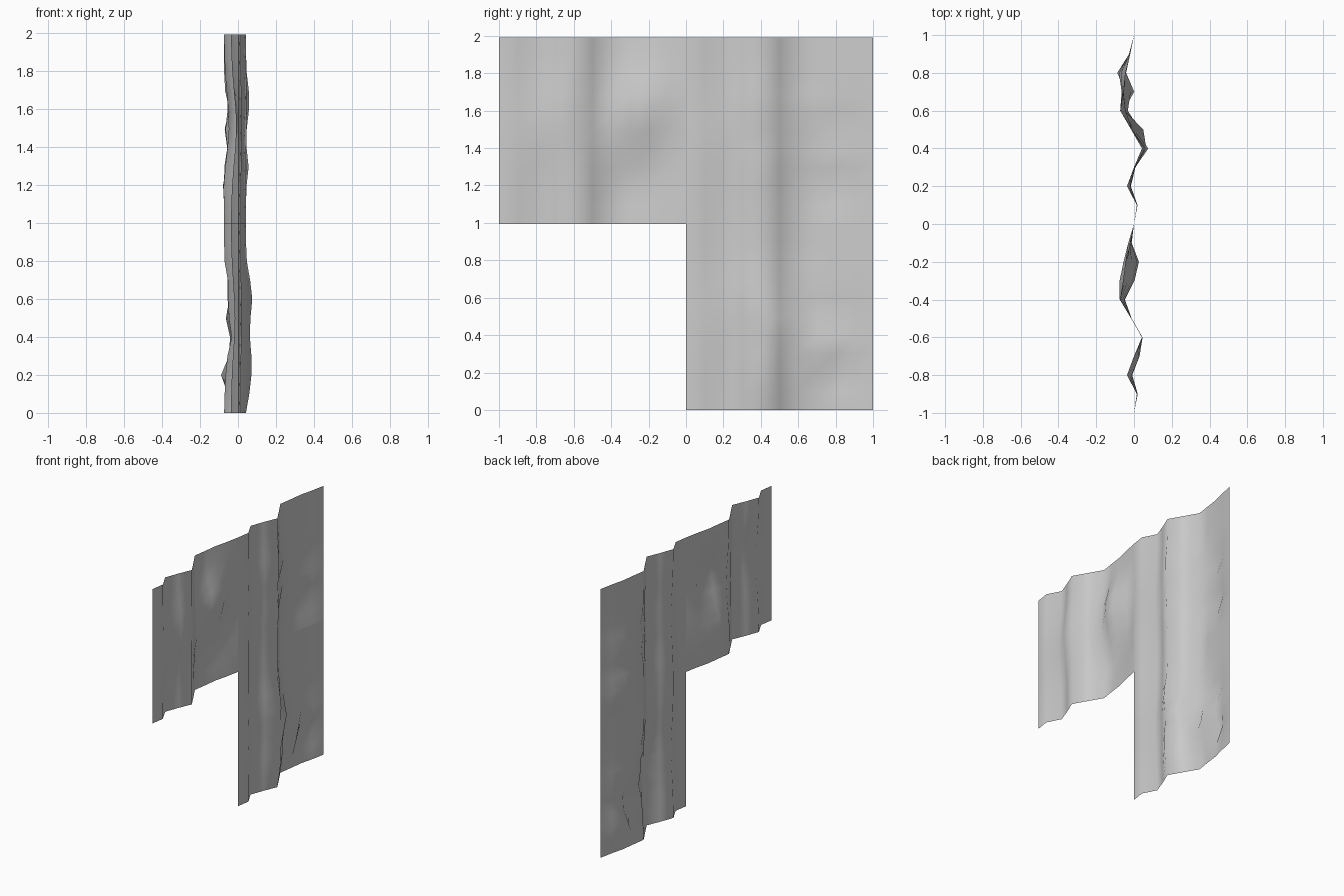
import bpy
from math import exp

N = 10  # cells per side of each square rock panel

# Horizontal offset of the repeating rock profile, sampled every 0.1
PROFILE = [0, .015, -.037, .0, .042, -.015, -.073, -.058, -.045, -.02, 0]


def rock_panel(name, y0, z0, bumps):
    """One square, one-sided rock panel; bumps are (y, z, y radius, z radius, height)."""
    verts, faces = [], []
    for j in range(N + 1):
        for i in range(N + 1):
            u, v = i / N, j / N
            x = PROFILE[i]
            # bumps fade out at the border so neighbouring panels match
            fade = min(1, 10 * u * (1 - u)) if 0 < i < N else 0
            fade *= 1 if 0 < j < N else 0
            for by, bz, ry, rz, h in bumps:
                x += fade * h * exp(-((u - by) / ry) ** 2 - ((v - bz) / rz) ** 2)
            verts.append((x, y0 + u, (z0 + v) * .995))
    for j in range(N):
        for i in range(N):
            a = j * (N + 1) + i
            faces.append((a, a + 1, a + N + 2, a + N + 1))
    mesh = bpy.data.meshes.new(name)
    mesh.from_pydata(verts, [], faces)
    mesh.shade_smooth()
    obj = bpy.data.objects.new(name, mesh)
    bpy.context.collection.objects.link(obj)
    return obj


# Upper left panel: large swelling right of the main groove
rock_panel("upper_left_rock", -1, 1, [
    (.76, .62, .10, .20, .085),
    (.60, .50, .07, .20, .020),
    (.72, .20, .10, .10, -.02),
    (.20, .50, .08, .25, .025),
    (.30, .60, .07, .20, .025),
    (.90, .40, .07, .20, -.015),
])

# Upper right panel: mostly even folds
rock_panel("upper_right_rock", 0, 1, [
    (.40, .65, .07, .12, .018),
    (.40, .30, .07, .08, .014),
    (.60, .60, .07, .08, .028),
    (.60, .40, .07, .06, .018),
    (.80, .20, .08, .10, -.035),
    (.80, .50, .08, .07, -.025),
    (.20, .50, .08, .25, .020),
])

# Lower right panel: ridge swerving sideways near the foot
rock_panel("lower_right_rock", 0, 0, [
    (.40, .62, .07, .13, .032),
    (.45, .25, .08, .20, .045),
    (.50, .48, .06, .08, .055),
    (.60, .42, .08, .10, .035),
    (.70, .28, .07, .16, .060),
    (.60, .65, .07, .10, .025),
    (.80, .20, .07, .08, -.050),
    (.80, .50, .08, .06, -.020),
    (.20, .50, .08, .25, .020),
])
